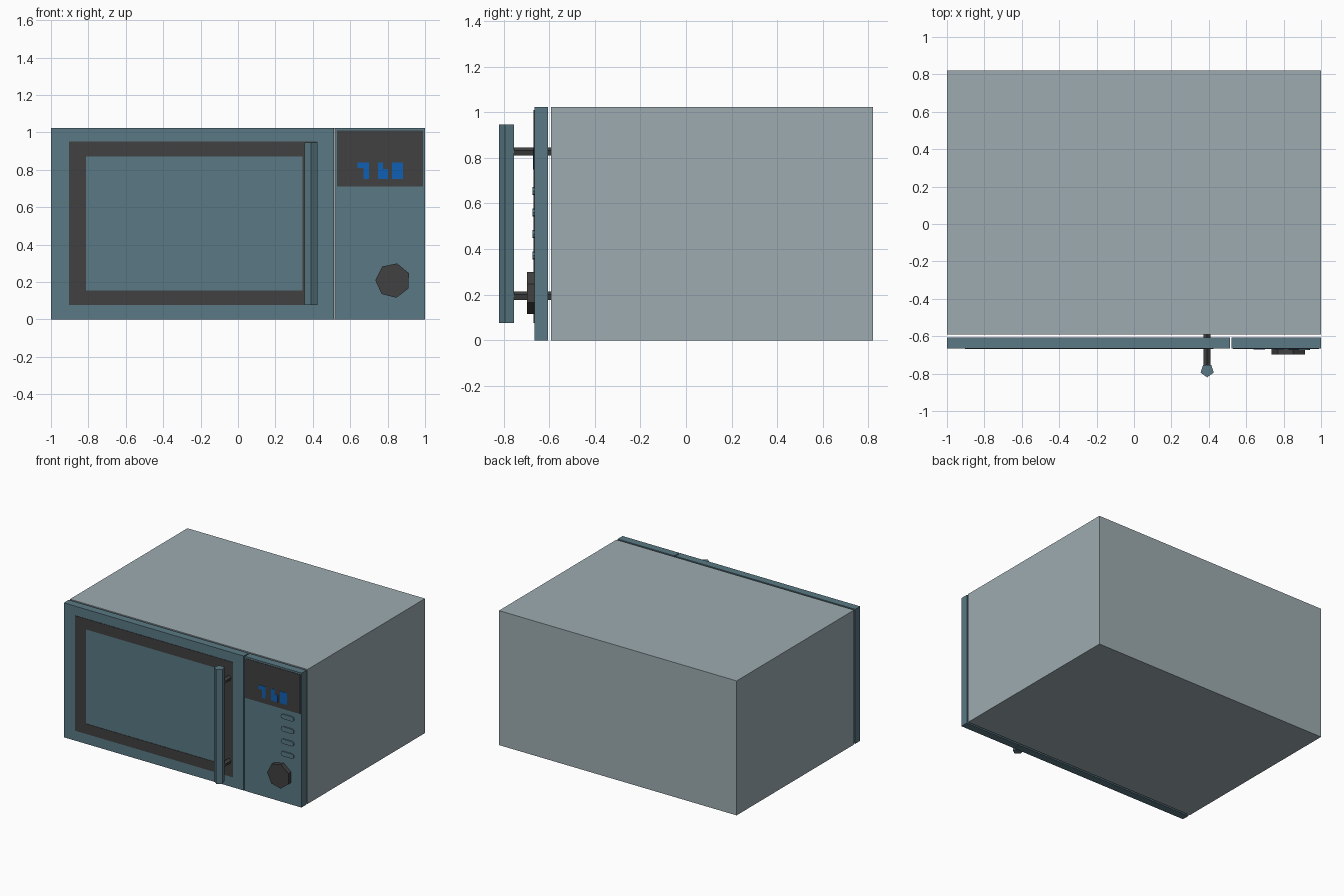
import bpy, math
from mathutils import Vector

if "Cube" in bpy.data.objects:
    bpy.data.objects.remove(bpy.data.objects["Cube"])


def material(name, rgb):
    m = bpy.data.materials.new(name)
    m.diffuse_color = (*rgb, 1)
    m.use_nodes = True
    m.node_tree.nodes["Principled BSDF"].inputs["Base Color"].default_value = m.diffuse_color
    return m


SHELL = material("pale_grey_blue", (0.34, 0.41, 0.44))
TEAL = material("slate_teal", (0.103, 0.19, 0.23))
DARK = material("charcoal", (0.053, 0.053, 0.053))
BLUE = material("display_blue", (0.005, 0.118, 0.46))


def mesh_object(name, verts, faces, mat):
    me = bpy.data.meshes.new(name)
    me.from_pydata(verts, [], faces)
    me.materials.append(mat)
    ob = bpy.data.objects.new(name, me)
    bpy.context.collection.objects.link(ob)
    return ob


def prism(name, outline, origin, u, v, depth, mat):
    """Extrude a counter-clockwise outline in the u/v plane along u x v."""
    o, u, v = Vector(origin), Vector(u), Vector(v)
    base = [o + u * a + v * b for a, b in outline]
    n = len(base)
    shift = u.cross(v) * depth
    faces = [tuple(reversed(range(n))), tuple(range(n, 2 * n))]
    faces += [(i, (i + 1) % n, n + (i + 1) % n, n + i) for i in range(n)]
    return mesh_object(name, base + [p + shift for p in base], faces, mat)


def front_prism(name, outline, y_back, y_front, mat):
    """Outline in x/z, extruded towards the front (-y)."""
    return prism(name, outline, (0, y_back, 0), (1, 0, 0), (0, 0, 1), y_back - y_front, mat)


def rect(x0, x1, z0, z1):
    return [(x0, z0), (x1, z0), (x1, z1), (x0, z1)]


def polygon(cx, cy, r, sides, start):
    return [(cx + r * math.cos(math.radians(start + 360 * i / sides)),
             cy + r * math.sin(math.radians(start + 360 * i / sides))) for i in range(sides)]


H = 1.023
FRONT = -0.665

# Cabinet, door and control panel
front_prism("cabinet", rect(-1, 1, 0, H), 0.82, -0.592, SHELL)
front_prism("door", rect(-1, 0.514, 0, H), -0.606, FRONT, TEAL)
front_prism("control_panel", rect(0.521, 1, 0, H), -0.606, FRONT, TEAL)

# Dark window surround as one thin ring plate
outer, inner = rect(-0.904, 0.425, 0.077, 0.952), rect(-0.813, 0.344, 0.154, 0.872)
verts = [(x, y, z) for y in (FRONT, FRONT - 0.003) for ring in (outer, inner) for x, z in ring]
faces = []
for i in range(4):
    j = (i + 1) % 4
    faces += [(8 + i, 8 + j, 12 + j, 12 + i), (i, 4 + i, 4 + j, j),
              (i, j, 8 + j, 8 + i), (4 + j, 4 + i, 12 + i, 12 + j)]
mesh_object("window_surround", verts, faces, DARK)

# Five-sided handle bar with two posts
prism("handle_bar", polygon(0.391, -0.783, 0.037, 5, -90), (0, 0, 0.077),
      (1, 0, 0), (0, 1, 0), 0.87, TEAL)
for i, z in enumerate((0.194, 0.826)):
    front_prism(f"handle_post_{i + 1}", polygon(0.391, z, 0.02, 5, 90), -0.592, -0.757, DARK)

# Display with blocky lit segments
front_prism("display", rect(0.528, 0.99, 0.71, 1.01), FRONT, FRONT - 0.003, DARK)
segments = [
    [(0.67, 0.75), (0.70, 0.75), (0.70, 0.84), (0.64, 0.84), (0.64, 0.81), (0.67, 0.81)],
    [(0.748, 0.75), (0.803, 0.75), (0.803, 0.803), (0.775, 0.803), (0.775, 0.84), (0.748, 0.84)],
    rect(0.823, 0.882, 0.75, 0.84)]
for i, outline in enumerate(segments):
    front_prism(f"display_segment_{i + 1}", outline, FRONT - 0.003, FRONT - 0.005, BLUE)

# Four pill-shaped buttons
for i in range(4):
    z = 0.655 - 0.0945 * i
    pill = [(x + 0.018 * math.cos(math.radians(a)), z + 0.018 * math.sin(math.radians(a)))
            for x, first in ((0.922, -90), (0.848, 90)) for a in range(first, first + 181, 45)]
    front_prism(f"button_{i + 1}", pill, FRONT, FRONT - 0.008, TEAL)

# Seven-sided dial
front_prism("dial", polygon(0.828, 0.208, 0.094, 7, 179), FRONT, -0.698, DARK)
